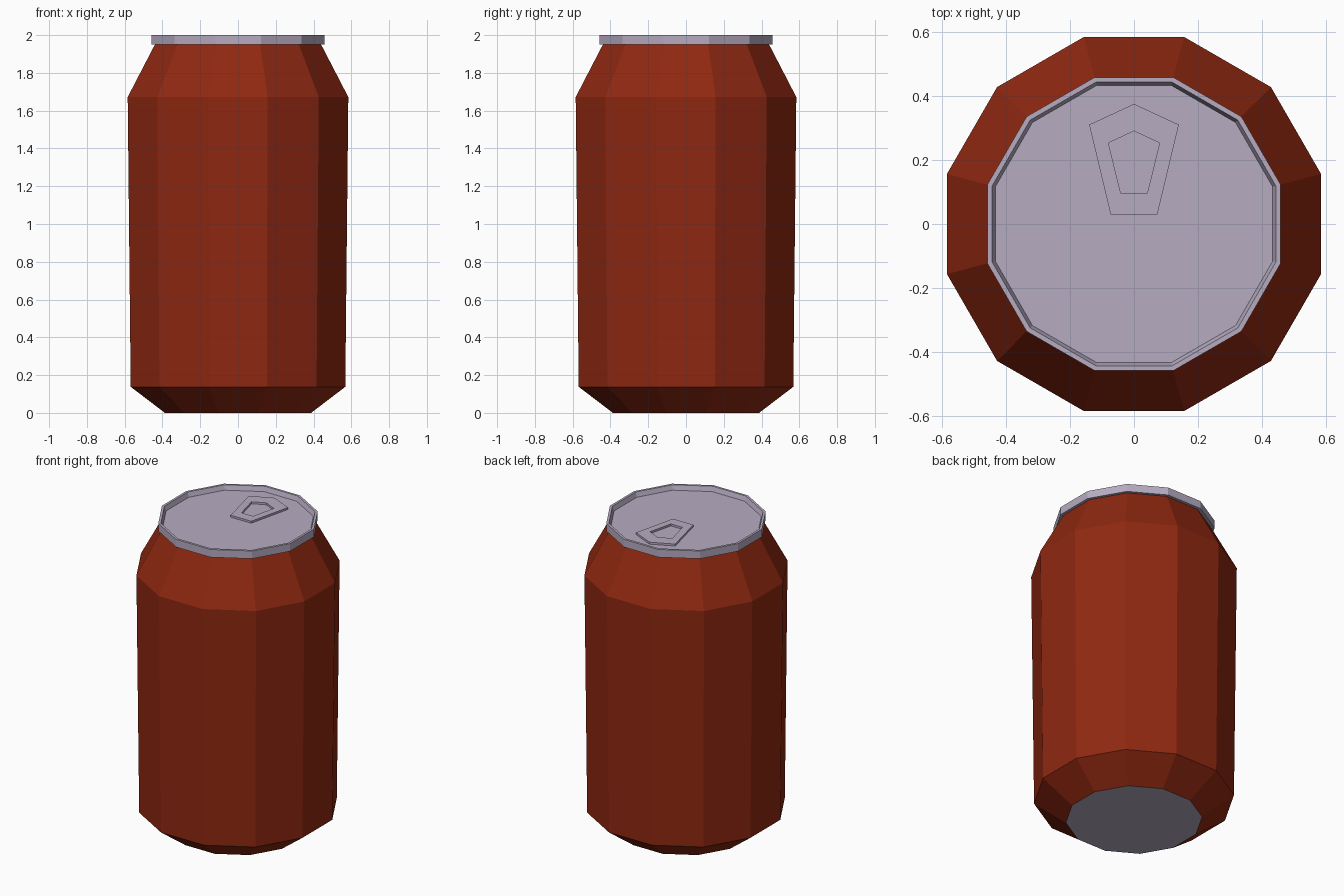
import bpy, bmesh, math

if "Cube" in bpy.data.objects:
    bpy.data.objects.remove(bpy.data.objects["Cube"])

SIDES = 12
FLAT = math.cos(math.pi / SIDES)  # flat-to-flat half width -> corner radius


def material(name, rgb):
    m = bpy.data.materials.new(name)
    m.diffuse_color = (*rgb, 1)
    m.use_nodes = True
    m.node_tree.nodes["Principled BSDF"].inputs["Base Color"].default_value = m.diffuse_color
    return m


red = material("red paint", (0.275, 0.021, 0.0055))
silver = material("silver metal", (0.47, 0.41, 0.535))


def finish(name, bm, mats):
    me = bpy.data.meshes.new(name)
    bm.to_mesh(me)
    bm.free()
    for m in mats:
        me.materials.append(m)
    ob = bpy.data.objects.new(name, me)
    bpy.context.collection.objects.link(ob)
    return ob


def lathe(name, profile, mats, cap_bottom=False, cap_top=False):
    """Revolve (half width, z) pairs, listed from the bottom up the outside."""
    bm = bmesh.new()
    rings = []
    for w, z in profile:
        r = w / FLAT
        rings.append([bm.verts.new((r * math.cos((i + 0.5) * math.tau / SIDES),
                                    r * math.sin((i + 0.5) * math.tau / SIDES), z))
                      for i in range(SIDES)])
    for lo, hi in zip(rings, rings[1:]):
        for i in range(SIDES):
            j = (i + 1) % SIDES
            bm.faces.new((lo[i], lo[j], hi[j], hi[i]))
    if cap_bottom:
        bm.faces.new(rings[0][::-1]).material_index = len(mats) - 1
    if cap_top:
        bm.faces.new(rings[-1])
    return finish(name, bm, mats)


# Painted body with a bare metal base
lathe("can_body", [(0.387, 0), (0.568, 0.138), (0.584, 1.672), (0.44, 1.95)],
      [red, silver], cap_bottom=True)

# Rim and recessed lid
lathe("lid", [(0.44, 1.95), (0.458, 1.95), (0.458, 2.0), (0.443, 2.0), (0.433, 1.97)],
      [silver], cap_top=True)

# Pull tab: raised five-sided ring with a finger hole
outer = [(0, 0.375), (-0.14, 0.31), (-0.073, 0.03), (0.073, 0.03), (0.14, 0.31)]
inner = [(0, 0.29), (-0.08, 0.253), (-0.041, 0.095), (0.041, 0.095), (0.08, 0.253)]
Z0, Z1 = 1.97, 1.983
bm = bmesh.new()
loops = [[bm.verts.new((x, y, z)) for x, y in pts]
         for pts, z in ((outer, Z0), (outer, Z1), (inner, Z1), (inner, Z0))]
for a, b in zip(loops, loops[1:]):
    for i in range(5):
        j = (i + 1) % 5
        bm.faces.new((a[i], a[j], b[j], b[i]))
finish("pull_tab", bm, [silver])
